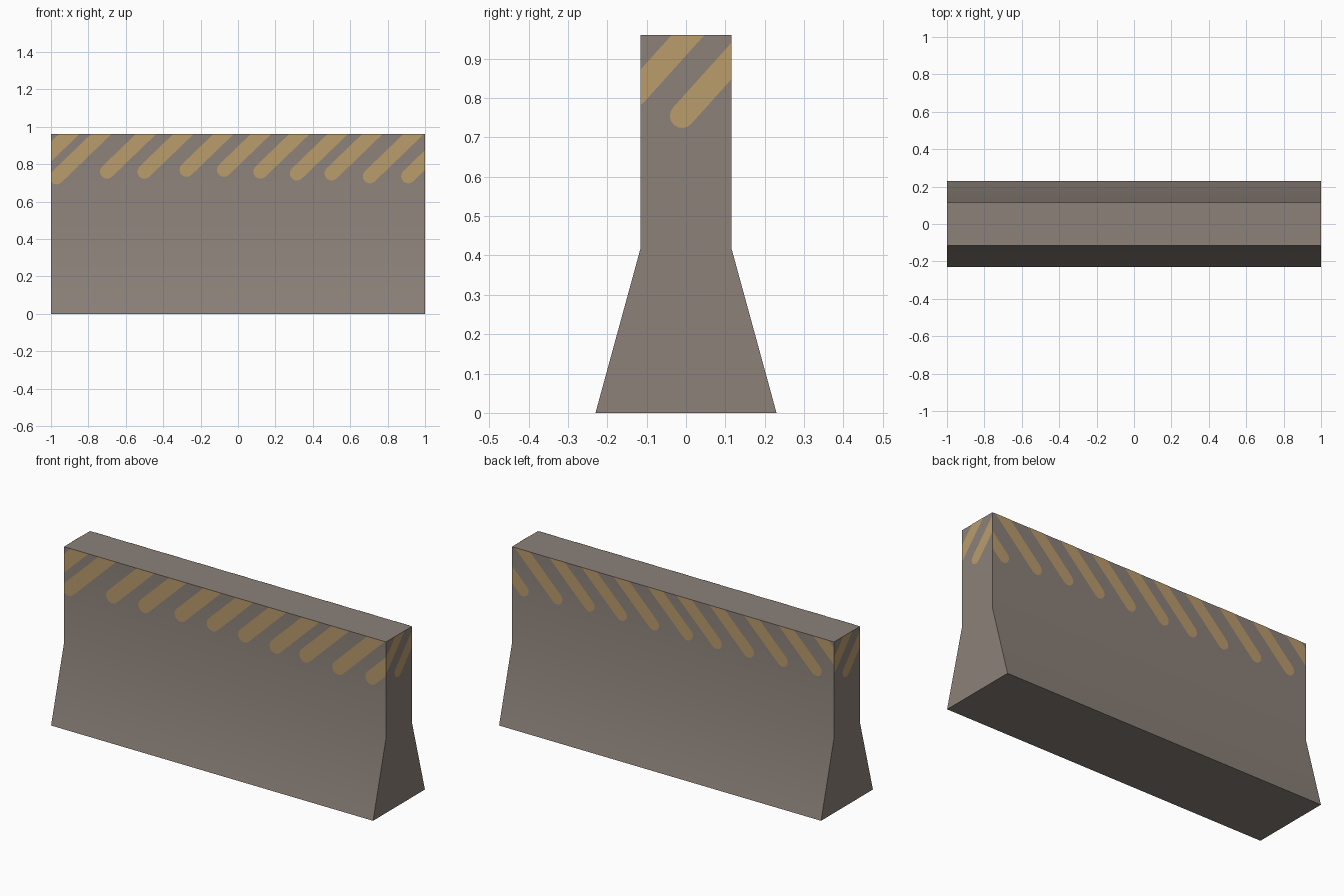
import bpy, bmesh, math
from mathutils import Vector

if "Cube" in bpy.data.objects:
    bpy.data.objects.remove(bpy.data.objects["Cube"])

HALF_LEN, TOP, NECK_Y, NECK_Z, FOOT_Y = 1.0, 0.96, 0.115, 0.42, 0.23


def material(name, rgb):
    m = bpy.data.materials.new(name)
    m.diffuse_color = (*rgb, 1)
    m.use_nodes = True
    m.node_tree.nodes["Principled BSDF"].inputs["Base Color"].default_value = m.diffuse_color
    return m


concrete = material("concrete grey", (0.26, 0.22, 0.19))
yellow = material("worn yellow paint", (0.49, 0.335, 0.152))


def add_object(name, bm, mat):
    me = bpy.data.meshes.new(name)
    bm.to_mesh(me)
    bm.free()
    me.materials.append(mat)
    ob = bpy.data.objects.new(name, me)
    bpy.context.collection.objects.link(ob)
    return ob


# Barrier body: flared profile extruded along x
bm = bmesh.new()
half = [(FOOT_Y, 0), (NECK_Y, NECK_Z), (NECK_Y, TOP)]
profile = half + [(-y, z) for y, z in reversed(half)]
face = bm.faces.new([bm.verts.new((-HALF_LEN, y, z)) for y, z in profile])
ext = bmesh.ops.extrude_face_region(bm, geom=[face])
moved = [v for v in ext["geom"] if isinstance(v, bmesh.types.BMVert)]
bmesh.ops.translate(bm, verts=moved, vec=(2 * HALF_LEN, 0, 0))
bmesh.ops.recalc_face_normals(bm, faces=bm.faces)
body = add_object("barrier_body", bm, concrete)
bpy.context.view_layer.objects.active = body
body.select_set(True)
bpy.ops.object.shade_smooth_by_angle(angle=math.radians(30))


# Painted stripes: round-ended bands trimmed to the wall edges
def stripes(name, origin, u_axis, normal, limit, tips, radius, degrees):
    u_axis, normal, origin = Vector(u_axis), Vector(normal), Vector(origin)
    up = Vector((0, 0, 1))
    a = math.radians(degrees)
    bm = bmesh.new()
    for u, z in tips:
        pts = []
        for i in range(9):  # rounded lower end
            t = a + math.pi / 2 + math.pi * i / 8
            pts.append((u + radius * math.cos(t), z + radius * math.sin(t)))
        for side in (-1, 1):  # straight upper end
            t = a + side * math.pi / 2
            pts.append((u + 0.6 * math.cos(a) + radius * math.cos(t),
                        z + 0.6 * math.sin(a) + radius * math.sin(t)))
        bm.faces.new([bm.verts.new(origin + u_axis * p + up * q + normal * 0.0015)
                      for p, q in pts])
    for co, no in ((up * TOP, up), (u_axis * limit, u_axis), (-u_axis * limit, -u_axis)):
        bmesh.ops.bisect_plane(bm, geom=bm.verts[:] + bm.edges[:] + bm.faces[:],
                               plane_co=co, plane_no=no, clear_outer=True)
    bm.normal_update()
    for f in bm.faces:
        if f.normal.dot(normal) < 0:
            f.normal_flip()
    add_object(name, bm, yellow)


front = [(-1.10, .77), (-.97, .73), (-.70, .76), (-.50, .76), (-.275, .77), (-.075, .77),
         (.12, .76), (.315, .75), (.50, .75), (.705, .735), (.91, .735)]
back = [(.93, .735), (.72, .745), (.52, .76), (.32, .76), (.12, .76), (-.09, .76),
        (-.27, .76), (-.47, .765), (-.68, .77), (-.89, .775), (-1.10, .78)]
end = [(-.13, .81), (-.01, .755)]
stripes("front_stripes", (0, -NECK_Y, 0), (1, 0, 0), (0, -1, 0), HALF_LEN, front, .038, 44)
stripes("back_stripes", (0, NECK_Y, 0), (1, 0, 0), (0, 1, 0), HALF_LEN, back, .034, 45)
for s, name in ((1, "right_end_stripes"), (-1, "left_end_stripes")):
    stripes(name, (s * HALF_LEN, 0, 0), (0, s, 0), (s, 0, 0), NECK_Y, end, .031, 48)
